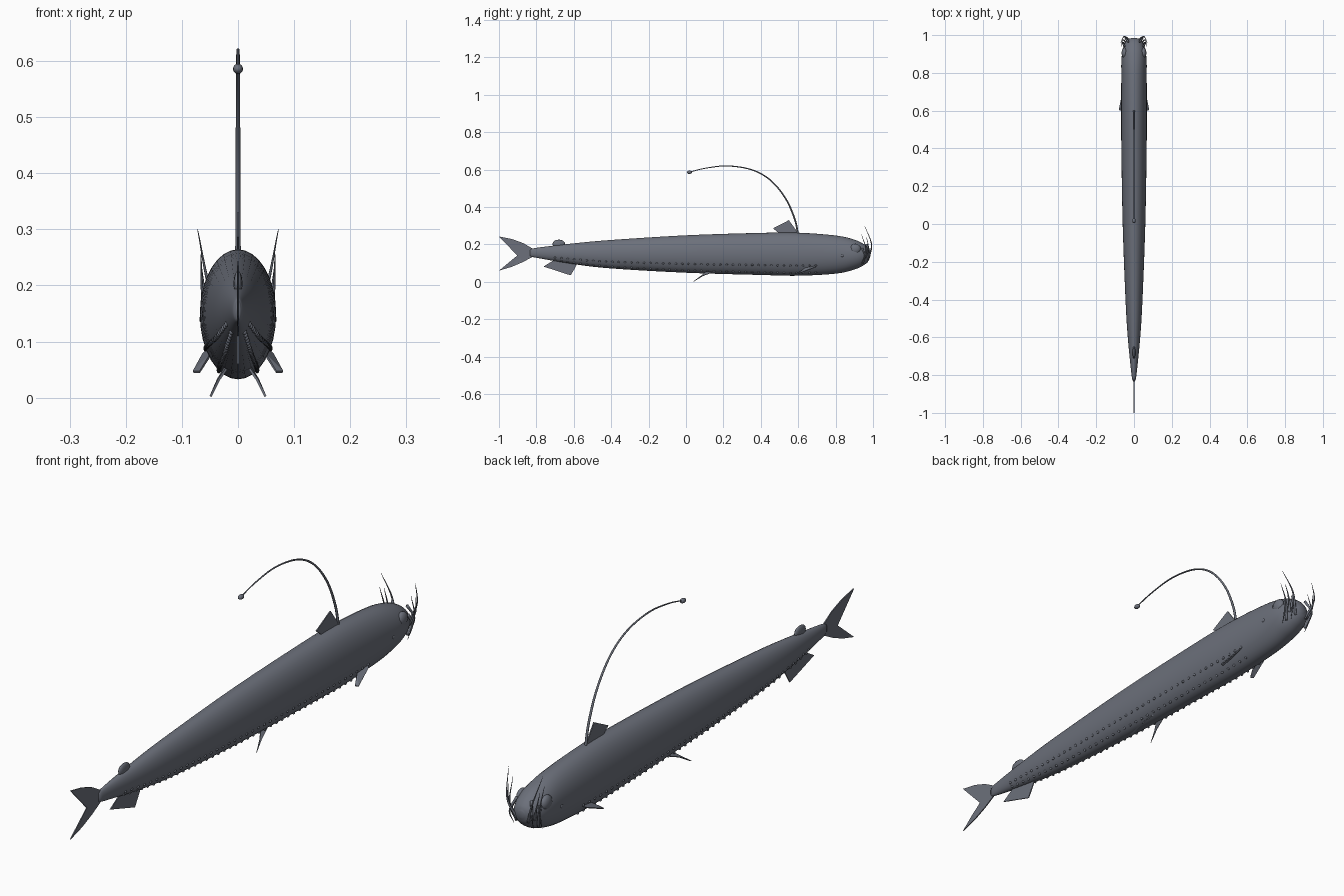
import bpy
import bmesh
import math
from mathutils import Vector

default_cube = bpy.data.objects.get("Cube")
if default_cube:
    bpy.data.objects.remove(default_cube, do_unlink=True)

# One slate colour for the whole fish
slate = bpy.data.materials.new("slate_grey")
slate.use_nodes = True
colour = (0.15, 0.163, 0.198, 1)
slate.diffuse_color = colour
slate.node_tree.nodes["Principled BSDF"].inputs["Base Color"].default_value = colour


def add_object(name, bm, smooth=True):
    bmesh.ops.recalc_face_normals(bm, faces=bm.faces)
    mesh = bpy.data.meshes.new(name)
    bm.to_mesh(mesh)
    bm.free()
    mesh.materials.append(slate)
    for face in mesh.polygons:
        face.use_smooth = smooth
    obj = bpy.data.objects.new(name, mesh)
    bpy.context.collection.objects.link(obj)
    return obj


def spline(points, steps):
    """Smooth path through the given points."""
    pts = [Vector(p) for p in points]
    pts = [2 * pts[0] - pts[1]] + pts + [2 * pts[-1] - pts[-2]]
    path = []
    for a, b, c, d in zip(pts, pts[1:], pts[2:], pts[3:]):
        for i in range(steps):
            t = i / steps
            path.append(0.5 * (2 * b + (c - a) * t + (2 * a - 5 * b + 4 * c - d) * t**2
                               + (3 * b - a - 3 * c + d) * t**3))
    return path + [pts[-2]]


def skin(bm, rings):
    """Join rings of points into a closed tube."""
    loops = [[bm.verts.new(p) for p in ring] for ring in rings]
    count = len(loops[0])
    for low, high in zip(loops, loops[1:]):
        for i in range(count):
            j = (i + 1) % count
            bm.faces.new((low[i], low[j], high[j], high[i]))
    bm.faces.new(loops[0])
    bm.faces.new(loops[-1])


def spike(name, points, start, end, sides=8, steps=6):
    """Tapered curved rod."""
    path = spline(points, steps)
    rings = []
    for k, p in enumerate(path):
        along = (path[min(k + 1, len(path) - 1)] - path[max(k - 1, 0)]).normalized()
        u = along.cross(Vector((1, 0, 0))).normalized()
        v = along.cross(u)
        r = start + (end - start) * k / (len(path) - 1)
        rings.append([p + r * (math.cos(a) * u + math.sin(a) * v)
                      for a in (math.tau * i / sides for i in range(sides))])
    bm = bmesh.new()
    skin(bm, rings)
    return add_object(name, bm)


def ball(bm, centre, size):
    made = bmesh.ops.create_uvsphere(bm, u_segments=12, v_segments=8, radius=1)
    bmesh.ops.scale(bm, vec=size, verts=made["verts"])
    bmesh.ops.translate(bm, vec=centre, verts=made["verts"])


def fin(name, outline, thickness=0.004):
    """Thin plate from a 3D outline."""
    bm = bmesh.new()
    face = bm.faces.new([bm.verts.new(p) for p in outline])
    bmesh.ops.triangulate(bm, faces=[face])
    obj = add_object(name, bm, smooth=False)
    solid = obj.modifiers.new("thickness", "SOLIDIFY")
    solid.thickness = thickness
    solid.offset = 0
    return obj


def midline(points):
    return [(0, y, z) for y, z in points]


# Body stations: y and half width, then top and bottom
WIDTHS = [(-0.835, 0.004), (-0.8, 0.013), (-0.6, 0.033), (-0.4, 0.045), (0, 0.06),
          (0.4, 0.067), (0.6, 0.068), (0.8, 0.067), (0.9, 0.064), (0.95, 0.051),
          (0.975, 0.034), (0.985, 0.012)]
TOPS = [0.172, 0.182, 0.206, 0.224, 0.249, 0.262, 0.263, 0.248, 0.226, 0.202, 0.18, 0.16]
BOTTOMS = [0.138, 0.129, 0.095, 0.072, 0.049, 0.037, 0.033, 0.044, 0.066, 0.089, 0.112, 0.135]
width_path = spline([(y, w, 0) for y, w in WIDTHS], 6)
height_path = spline([(y, t, b) for (y, w), t, b in zip(WIDTHS, TOPS, BOTTOMS)], 6)
stations = [(w[0], w[1], h[1], h[2]) for w, h in zip(width_path, height_path)]


def ring_point(station, angle):
    y, w, top, bottom = station
    return Vector((w * math.sin(angle), y,
                   (top + bottom) / 2 + (top - bottom) / 2 * math.cos(angle)))


def body_point(y, angle):
    for a, b in zip(stations, stations[1:]):
        if a[0] <= y <= b[0]:
            t = (y - a[0]) / (b[0] - a[0])
            return ring_point(a, angle).lerp(ring_point(b, angle), t)


bm = bmesh.new()
SIDES = 32
skin(bm, [[ring_point(s, math.tau * i / SIDES) for i in range(SIDES)] for s in stations])
add_object("body", bm)

# Rows of small light organs along the lower flanks and belly
bm = bmesh.new()
for side in (-1, 1):
    for degrees in (122, 150):
        for k in range(42):
            spot = body_point(-0.7 + 0.034 * k, side * math.radians(degrees))
            ball(bm, spot, (0.004, 0.006, 0.005))
add_object("light_organs", bm)

# Midline fins
fin("dorsal_fin", midline([(0.6, 0.25), (0.59, 0.275), (0.55, 0.33), (0.465, 0.286),
                           (0.51, 0.25)]))
fin("anal_fin", midline([(-0.58, 0.1), (-0.59, 0.08), (-0.617, 0.035), (-0.762, 0.082),
                         (-0.7, 0.12)]))
fin("tail_fin", midline([(-0.8, 0.155), (-0.82, 0.178), (-0.87, 0.207), (-0.93, 0.229),
                         (-1, 0.243), (-0.94, 0.2), (-0.885, 0.155), (-0.94, 0.11),
                         (-1, 0.06), (-0.93, 0.081), (-0.87, 0.107), (-0.82, 0.134)]))
bm = bmesh.new()
ball(bm, (0, -0.68, 0.203), (0.008, 0.034, 0.023))
add_object("adipose_fin", bm)

# Long first dorsal ray with a lure bulb
spike("lure_ray", midline([(0.6, 0.25), (0.58, 0.34), (0.53, 0.45), (0.45, 0.545),
                           (0.35, 0.6), (0.22, 0.62), (0.1, 0.607), (0.02, 0.587)]),
      0.005, 0.002)
bm = bmesh.new()
ball(bm, (0, 0.018, 0.586), (0.009, 0.014, 0.009))
add_object("lure_bulb", bm)

# Paired parts
FANGS = {
    "front_lower_fang": [(0.022, 0.972, 0.12), (0.052, 0.992, 0.2), (0.072, 0.955, 0.3)],
    "rear_lower_fang": [(0.045, 0.945, 0.1), (0.062, 0.963, 0.17), (0.066, 0.938, 0.255)],
    "upper_fang": [(0.03, 0.965, 0.2), (0.047, 0.985, 0.15), (0.04, 0.968, 0.1)],
    "rear_upper_fang": [(0.05, 0.942, 0.18), (0.06, 0.955, 0.14), (0.054, 0.935, 0.09)],
    "side_fang": [(0.04, 0.96, 0.13), (0.058, 0.975, 0.18), (0.066, 0.965, 0.24)],
}
for side, label in ((1, "left"), (-1, "right")):
    def flip(points):
        return [(side * x, y, z) for x, y, z in points]

    for name, points in FANGS.items():
        spike(label + "_" + name, flip(points), 0.0055, 0.0006)
    fin(label + "_pectoral_fin", flip([(0.05, 0.7, 0.09), (0.062, 0.69, 0.078),
                                       (0.08, 0.605, 0.046), (0.068, 0.6, 0.046),
                                       (0.05, 0.64, 0.075)]))
    fin(label + "_pelvic_fin", flip([(0.022, 0.15, 0.055), (0.036, 0.09, 0.032),
                                     (0.049, 0.04, 0.002), (0.034, 0.08, 0.032),
                                     (0.018, 0.11, 0.055)]))
    bm = bmesh.new()
    ball(bm, (side * 0.05, 0.905, 0.176), (0.016, 0.03, 0.028))
    ball(bm, (side * 0.065, 0.835, 0.14), (0.004, 0.008, 0.007))
    add_object(label + "_eye", bm)
